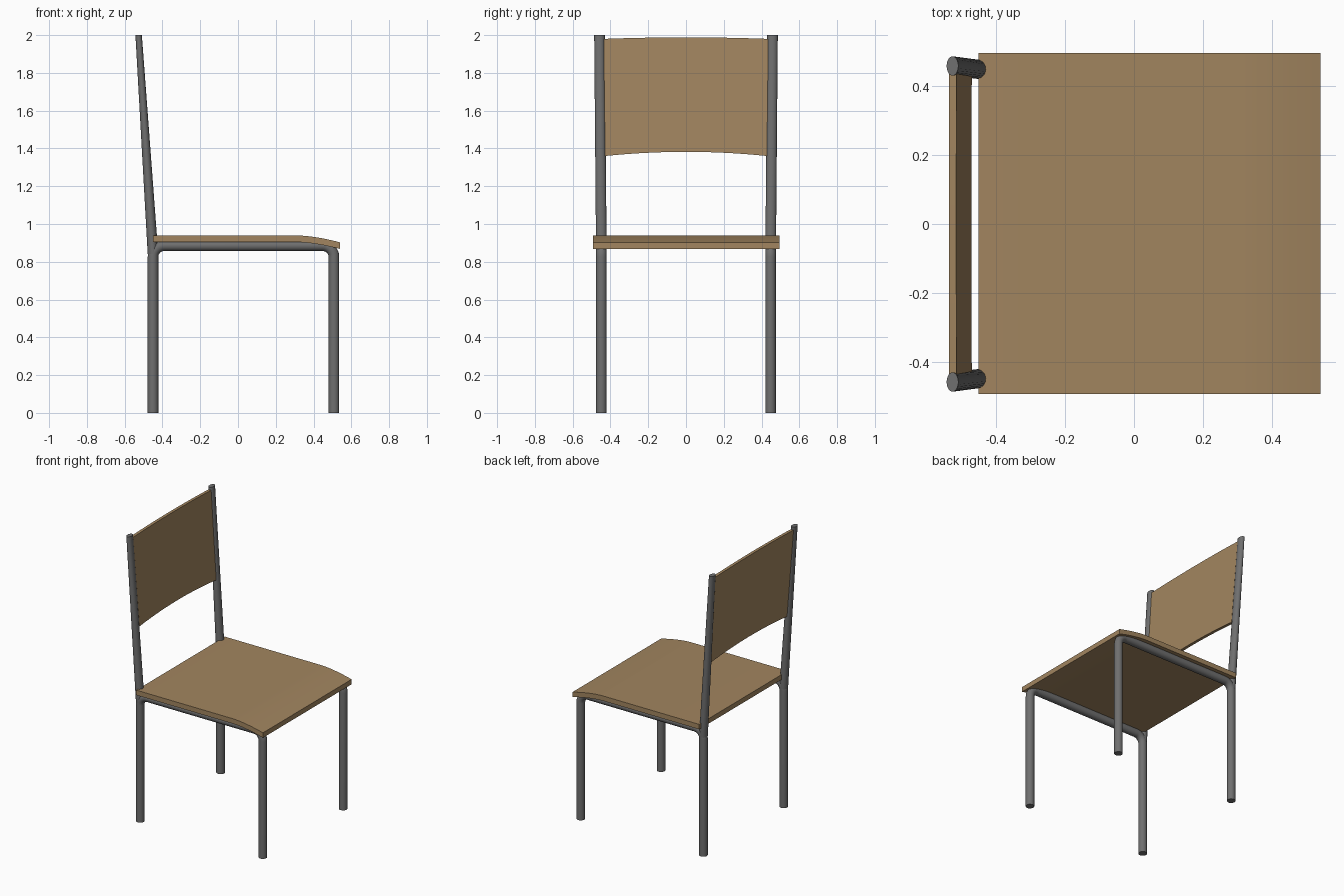
import bpy, bmesh, math
from mathutils import Vector

cube = bpy.data.objects.get("Cube")
if cube:
    bpy.data.objects.remove(cube, do_unlink=True)


def material(name, rgb):
    mat = bpy.data.materials.new(name)
    mat.use_nodes = True
    mat.diffuse_color = (*rgb, 1)
    mat.node_tree.nodes["Principled BSDF"].inputs["Base Color"].default_value = (*rgb, 1)
    return mat


wood = material("light wood", (0.36, 0.235, 0.115))
steel = material("grey steel", (0.16, 0.16, 0.16))


def finish(bm, name, mat):
    bmesh.ops.recalc_face_normals(bm, faces=bm.faces)
    mesh = bpy.data.meshes.new(name)
    bm.to_mesh(mesh)
    bm.free()
    mesh.materials.append(mat)
    obj = bpy.data.objects.new(name, mesh)
    bpy.context.collection.objects.link(obj)
    bpy.ops.object.select_all(action="DESELECT")
    obj.select_set(True)
    bpy.context.view_layer.objects.active = obj
    bpy.ops.object.shade_smooth_by_angle(angle=math.radians(35))
    return obj


def loft(name, rings, mat):
    """Skin a list of equal-length closed rings and cap both ends."""
    bm = bmesh.new()
    loops = [[bm.verts.new(p) for p in ring] for ring in rings]
    n = len(loops[0])
    for a, b in zip(loops, loops[1:]):
        for i in range(n):
            j = (i + 1) % n
            bm.faces.new((a[i], a[j], b[j], b[i]))
    bm.faces.new(loops[0])
    bm.faces.new(loops[-1])
    return finish(bm, name, mat)


def ring(center, across, rx, ry, sides=24):
    side = Vector((0, 1, 0))
    angles = [math.tau * i / sides for i in range(sides)]
    return [center + across * rx * math.cos(a) + side * ry * math.sin(a) for a in angles]


# Steel side frames: legs bent into a rail under the seat, plus a flattened upright
RADIUS, BEND, RAIL_Z = 0.028, 0.06, 0.885
BACK_X, FRONT_X, LEG_Y = -0.45, 0.508, 0.448


def side_frame(label, sign):
    y = sign * LEG_Y
    rings = [ring(Vector((BACK_X, y, 0)), Vector((-1, 0, 0)), RADIUS, RADIUS)]
    for cx, start in ((BACK_X + BEND, 180), (FRONT_X - BEND, 90)):
        for step in range(9):
            a = math.radians(start - 90 * step / 8)
            out = Vector((math.cos(a), 0, math.sin(a)))
            center = Vector((cx, y, RAIL_Z - BEND)) + out * BEND
            rings.append(ring(center, out, RADIUS, RADIUS))
    rings.append(ring(Vector((FRONT_X, y, 0)), Vector((1, 0, 0)), RADIUS, RADIUS))
    loft(label + "_legs_and_rail", rings, steel)

    across = Vector((1, 0, 0))
    foot = ring(Vector((BACK_X, y, 0.84)), across, RADIUS, RADIUS)
    tip = ring(Vector((-0.526, y + sign * 0.01, 2)), across, 0.017, RADIUS)
    loft(label + "_upright", [foot, tip], steel)


side_frame("left", 1)
side_frame("right", -1)

# Wooden seat: side profile with a drooping front edge, extruded across
THICK, DROOP_X, SEAT_FRONT = 0.035, 0.3, 0.54
top = [(-0.45, 0.94)]
for step in range(11):
    t = step / 10
    top.append((DROOP_X + (SEAT_FRONT - DROOP_X) * t, 0.94 - 0.037 * t ** 1.7))
profile = top + [(x, z - THICK) for x, z in reversed(top)]
loft("seat", [[Vector((x, y, z)) for x, z in profile] for y in (-0.493, 0.496)], wood)

# Wooden backrest: leaning flat panel with gently arched top and bottom edges
rings = []
for step in range(17):
    s = -1 + step / 8
    arch = 1 - s * s
    low, high = 1.36 + 0.022 * arch, 1.98 + 0.008 * arch
    section = []
    for z, offset in ((low, 0), (high, 0), (high, -0.021), (low, -0.021)):
        lean = -0.47 - 0.072 * (z - 1.36)
        y = s * (0.428 + 0.012 * (z - 1.36))
        section.append(Vector((lean + offset, y, z)))
    rings.append(section)
loft("backrest", rings, wood)
